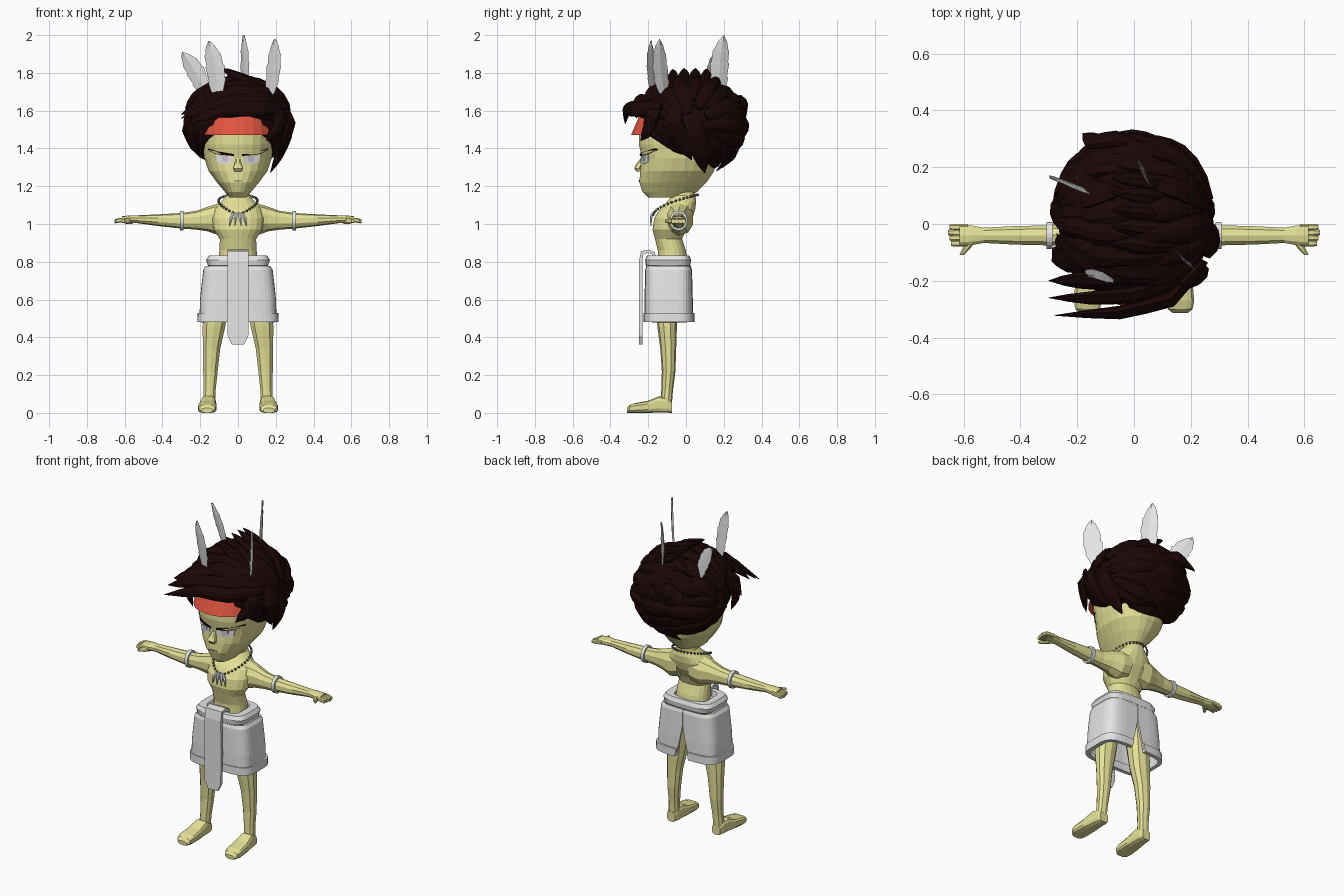
import bpy, bmesh, math, random
from mathutils import Vector as V

random.seed(4)
cube = bpy.data.objects.get("Cube")
if cube:
    bpy.data.objects.remove(cube)


def material(name, r, g, b):
    m = bpy.data.materials.new(name)
    m.use_nodes = True
    m.diffuse_color = (r, g, b, 1)
    m.node_tree.nodes["Principled BSDF"].inputs["Base Color"].default_value = (r, g, b, 1)
    return m


SKIN = material("skin", 0.78, 0.75, 0.31)
HAIR = material("dark_hair", 0.011, 0.002, 0.002)
RED = material("red_band", 0.75, 0.09, 0.05)
WHITE = material("white_cloth", 0.78, 0.78, 0.78)
IRIS = material("pale_iris", 0.6, 0.57, 0.66)
GREY = material("grey_bead", 0.22, 0.21, 0.18)
X, Y, Z = V((1, 0, 0)), V((0, 1, 0)), V((0, 0, 1))


def finish(bm, name, mat):
    bmesh.ops.recalc_face_normals(bm, faces=bm.faces[:])
    me = bpy.data.meshes.new(name)
    bm.to_mesh(me)
    bm.free()
    ob = bpy.data.objects.new(name, me)
    bpy.context.collection.objects.link(ob)
    me.materials.append(mat)
    return ob


def spow(v, e):
    return math.copysign(abs(v) ** e, v)


def section(c, u, v, ru, rv, p=2, n=12, angles=None):
    angles = angles or [math.tau * (i + 0.5) / n for i in range(n)]
    return [V(c) + u * ru * spow(math.cos(a), 2 / p) + v * rv * spow(math.sin(a), 2 / p)
            for a in angles]


def loft(name, rings, mat, closed=True, thick=0):
    bm = bmesh.new()
    rows = [[bm.verts.new(p) for p in r] for r in rings]
    n = len(rows[0])
    for a, b in zip(rows, rows[1:]):
        for i in range(n if closed else n - 1):
            j = (i + 1) % n
            bm.faces.new((a[i], a[j], b[j], b[i]))
    if closed:
        bm.faces.new(rows[0])
        bm.faces.new(rows[-1])
    ob = finish(bm, name, mat)
    if thick:
        mod = ob.modifiers.new("thickness", "SOLIDIFY")
        mod.thickness, mod.offset = thick, 0
    return ob


def level(z, rx, yf, yb, p=2.2, n=20):
    return section((0, (yf + yb) / 2, z), X, Y, rx, (yb - yf) / 2, p, n)


def plate(name, outline, mat, depth):
    # thin painted plate lying on the face
    bm = bmesh.new()
    a, b = [[bm.verts.new((x, face_y(x, z) - d, z)) for x, z in outline] for d in (-.003, depth)]
    bm.faces.new(a)
    bm.faces.new(b)
    for i in range(len(a)):
        j = (i + 1) % len(a)
        bm.faces.new((a[i], a[j], b[j], b[i]))
    return finish(bm, name, mat)


# Torso and neck
loft("torso", [level(*r) for r in (
    (0.8, .105, -.15, .01), (.86, .10, -.15, 0), (.92, .097, -.165, -.02), (.97, .13, -.178, 0),
    (1.03, .14, -.17, .035), (1.08, .13, -.14, .05), (1.12, .09, -.10, .055),
    (1.15, .06, -.075, .05), (1.2, .055, -.075, .045))], SKIN)

# Head
HEAD = [(1.14, .045, -.20, 0), (1.17, .07, -.232, .06), (1.22, .112, -.248, .11),
        (1.28, .157, -.244, .15), (1.35, .18, -.236, .17), (1.42, .188, -.25, .18),
        (1.5, .19, -.25, .18), (1.62, .15, -.18, .14)]
loft("head", [level(*r, n=24) for r in HEAD], SKIN)


def face_y(x, z):
    for a, b in zip(HEAD, HEAD[1:]):
        if a[0] <= z <= b[0]:
            t = (z - a[0]) / (b[0] - a[0])
            rx, yf, yb = [a[k] + t * (b[k] - a[k]) for k in (1, 2, 3)]
            return (yf + yb) / 2 - (yb - yf) / 2 * (1 - abs(x / rx) ** 2.2) ** (1 / 2.2)


loft("nose", [section((0, y, z), X, Y, w, .018, 3, 8) for z, y, w in (
    (1.278, -.245, .02), (1.295, -.258, .027), (1.315, -.248, .02), (1.345, -.226, .012))], SKIN)
plate("mouth", [(-.03, 1.228), (0, 1.232), (.03, 1.228), (0, 1.223)], GREY, .004)

# Headband
loft("headband", [level(1.47, .2, -.293, .18, n=24), level(1.57, .185, -.25, .18, n=24)], RED)

# Eyes, brows, arms and legs on both sides
for s, side in ((1, "left"), (-1, "right")):
    def flip(pts):
        return [(s * x, z) for x, z in pts]
    plate(side + "_eye", flip([(.03, 1.325), (.075, 1.318), (.112, 1.328), (.118, 1.368),
                               (.07, 1.364), (.028, 1.36)]), WHITE, .003)
    plate(side + "_iris", flip([(.052, 1.33), (.086, 1.33), (.086, 1.362), (.052, 1.36)]),
          IRIS, .005)
    plate(side + "_brow", flip([(.02, 1.36), (.07, 1.364), (.118, 1.37), (.16, 1.392),
                                (.155, 1.4), (.11, 1.385), (.06, 1.377), (.02, 1.37)]), HAIR, .006)

    loft(side + "_arm", [section((s * x, y, z), Y, Z, ry, rz, 2.2, 10) for x, y, z, ry, rz in (
        (.04, -.04, 1.04, .08, .09), (.1, -.035, 1.025, .075, .085), (.16, -.035, 1.026, .055, .065),
        (.22, -.038, 1.02, .042, .05), (.3, -.04, 1.017, .037, .041), (.42, -.04, 1.02, .034, .031),
        (.53, -.04, 1.025, .028, .021), (.57, -.04, 1.025, .036, .021),
        (.615, -.04, 1.023, .038, .018))], SKIN)
    for k in range(4):
        fy, reach = -.011 - .019 * k, .655 - .005 * abs(k - 1)
        loft(side + "_finger", [section((s * x, fy, z), Y, Z, r, r * 1.1, 3, 8) for x, z, r in (
            (.585, 1.023, .011), (.63, 1.019, .012), (reach, 1.014, .01))], SKIN)
    loft(side + "_thumb", [section((s * x, y, 1.016), X, Z, r, r, 2.5, 8) for x, y, r in (
        (.57, -.05, .018), (.59, -.085, .015), (.608, -.11, .008))], SKIN)
    loft(side + "_armband", [section((s * x, -.04, 1.018), Y, Z, r, r + .004, 2, 20)
                             for x, r in ((.288, .036), (.288, .048), (.308, .048), (.308, .036))],
         WHITE)

    loft(side + "_leg", [section((s * x, y, z), X, Y, rx, ry, 2.2, 10) for z, x, rx, y, ry in (
        (.7, .1, .07, -.1, .07), (.46, .127, .063, -.1, .052), (.34, .14, .048, -.094, .042),
        (.22, .146, .04, -.092, .036), (.12, .15, .033, -.1, .031),
        (.03, .155, .034, -.107, .031))], SKIN)
    loft(side + "_foot", [section((s * x, y, h / 2), X, Z, w, h / 2, 3.5, 12) for y, x, w, h in (
        (-.075, .155, .028, .06), (-.1, .155, .036, .08), (-.14, .157, .04, .09),
        (-.2, .16, .047, .065), (-.27, .163, .05, .052), (-.3, .163, .044, .042),
        (-.313, .163, .028, .025))], SKIN)


# Shorts: open sheet around the body with a wedge slit at the back
def slit_ring(z, rx, ry, gap, y=-.092, p=4.5, n=37):
    a0 = math.acos((gap / rx) ** (p / 2))
    return section((0, y, z), X, Y, rx, ry, p,
                   angles=[a0 - (math.pi + 2 * a0) * i / (n - 1) for i in range(n)])


loft("shorts", [slit_ring(*r) for r in (
    (.775, .165, .112, .001), (.755, .178, .118, .001), (.67, .188, .12, .002),
    (.6, .195, .122, .016), (.5, .198, .122, .04))], WHITE, closed=False, thick=.012)
loft("hem", [slit_ring(*r, y=-.089) for r in ((.48, .203, .123, .046), (.528, .202, .123, .036))],
     WHITE, closed=False, thick=.024)
loft("waistband", [section((0, -.095, z), X, Y, rx, ry, 4.5, 28) for z, rx, ry in (
    (.765, .14, .1), (.78, .16, .118), (.81, .17, .122), (.832, .155, .112),
    (.832, .11, .085), (.8, .1, .08))], WHITE)
loft("front_cloth", [[V((x * w, y, z)) for x in (-1, 0, 1)] for w, y, z in (
    (.055, -.165, .8), (.055, -.172, .845), (.055, -.2, .855), (.055, -.232, .85),
    (.055, -.24, .8), (.057, -.24, .6), (.055, -.24, .41), (.032, -.24, .362))],
    WHITE, closed=False, thick=.018)

# Necklace beads and tooth pendants
bm = bmesh.new()
for i in range(34):
    a = math.tau * i / 34
    made = bmesh.ops.create_icosphere(bm, subdivisions=1, radius=.008)["verts"]
    bmesh.ops.translate(bm, verts=made, vec=(.103 * math.cos(a), -.055 + .118 * math.sin(a),
                                             1.045 + .11 * math.sqrt((1 + math.sin(a)) / 2)))
finish(bm, "necklace", GREY)
for x in (-.04, -.014, .014, .04):
    loft("tooth", [section((x * k, y, z), X, Y, r, r * .7, 2, 6) for k, y, z, r in (
        (.5, -.176, 1.062, .008), (.9, -.185, 1.035, .01), (1.15, -.186, .99, .003))], WHITE)

# Hair cap, trimmed above the face and neck
C, R = V((0, .02, 1.53)), V((.27, .27, .225))
bm = bmesh.new()
bmesh.ops.create_uvsphere(bm, u_segments=24, v_segments=14, radius=1)
for v in bm.verts:
    v.co = C + v.co * R
bmesh.ops.bisect_plane(bm, geom=bm.verts[:] + bm.edges[:] + bm.faces[:], clear_inner=True,
                       plane_co=(0, 0, 1.34), plane_no=(0, .65, 1))
bmesh.ops.holes_fill(bm, edges=[e for e in bm.edges if e.is_boundary])
finish(bm, "hair_cap", HAIR)


# Pointed locks laid over the cap
def lock(path, width, depth):
    pts, shape = [V(p) for p in path], (.45, .85, 1, 1, .85, .55, .04)
    rings = []
    for i, f in enumerate(shape):
        t = i / (len(shape) - 1) * (len(pts) - 1)
        k = min(int(t), len(pts) - 2)
        c = pts[k].lerp(pts[k + 1], t - k)
        out = (c - C).normalized()
        side = (pts[k + 1] - pts[k]).normalized().cross(out).normalized()
        rings.append(section(c, side, out, width * f, depth * f, 1.6, 8))
    loft("hair_lock", rings, HAIR)


def over(x, phi, k):
    t = max(-.97, min(.97, x / R.x))
    r = math.sqrt(1 - t * t) * k
    return C + V((t * R.x * k, -R.y * r * math.cos(phi), R.z * r * math.sin(phi)))


for row, deg in enumerate(range(24, 246, 18)):
    for start, end in ((.26, .02), (.12, -.13), (-.01, -.24), (-.12, -.27)):
        shift = random.uniform(-.04, .04)
        drift = math.radians(random.uniform(-9, 9))
        phi, rise = math.radians(deg), .065 if end > -.2 else .03
        lock([over(start + shift + (end - start) * t, phi + drift * t, 1 + rise * t + .02 * (row % 2))
              for t in (0, .25, .5, .75, 1)], random.uniform(.045, .06), .032)

# Spiky crown locks
for y in (-.08, -.02, .04, .1, .15):
    drop = .6 * (y - .02) ** 2
    lock([(.16, y, 1.69 - drop), (.06, y, 1.755 - drop), (-.02, y + .01, 1.79 - drop),
          (-.08, y + .01, 1.825 - drop)], .035, .03)

# Fringe, side and back locks
for path, w in (
        ([(.25, -.13, 1.62), (.13, -.265, 1.61), (-.05, -.312, 1.61), (-.28, -.322, 1.53)], .045),
        ([(.16, -.2, 1.65), (0, -.25, 1.65), (-.15, -.26, 1.62), (-.3, -.26, 1.56)], .045),
        ([(.06, -.16, 1.68), (-.08, -.2, 1.66), (-.2, -.2, 1.62), (-.3, -.2, 1.58)], .05),
        ([(-.05, -.1, 1.69), (-.15, -.12, 1.66), (-.25, -.13, 1.6), (-.29, -.13, 1.5)], .055),
        ([(.2, -.14, 1.64), (.23, -.18, 1.57), (.2, -.2, 1.5), (.15, -.24, 1.44)], .048),
        ([(.25, -.06, 1.62), (.275, -.07, 1.53), (.25, -.03, 1.44), (.21, .03, 1.34)], .06),
        ([(.25, .04, 1.6), (.26, .05, 1.47), (.22, .08, 1.37), (.17, .1, 1.27)], .06),
        ([(-.22, -.1, 1.62), (-.26, -.12, 1.55), (-.25, -.13, 1.48), (-.22, -.13, 1.4)], .05),
        ([(-.25, .04, 1.6), (-.27, .05, 1.5), (-.23, .07, 1.41), (-.19, .08, 1.36)], .06),
        ([(.05, .27, 1.6), (-.06, .3, 1.64), (-.14, .29, 1.62), (-.18, .32, 1.58)], .05),
        ([(.16, .2, 1.55), (.1, .27, 1.45), (0, .24, 1.36), (-.08, .16, 1.28)], .06)):
    lock(path, w, .028)

# Feathers: thin ridged blades with notched edges
for base, tip, wide in (((-.165, .12, 1.67), (-.295, .165, 1.91), (.75, -.45, .4)),
                        ((.03, .18, 1.66), (.03, .2, 2.0), (.42, -.9, 0)),
                        ((.16, -.11, 1.65), (.195, -.14, 1.98), (.68, -.73, 0)),
                        ((-.11, -.17, 1.66), (-.155, -.185, 1.97), (.9, -.43, .1))):
    a, b, w = V(base), V(tip), V(wide).normalized()
    normal = (b - a).cross(w).normalized()
    rings = []
    for t, h in ((0, .007), (.08, .012), (.14, .036), (.34, .054), (.36, .047), (.56, .056),
                 (.58, .049), (.76, .048), (.78, .041), (.9, .027), (1, .001)):
        c = a.lerp(b, t) + w * .06 * t * (1 - t)
        rings.append([c - w * h, c - normal * .005, c + w * h, c + normal * .005])
    loft("feather", rings, WHITE)
